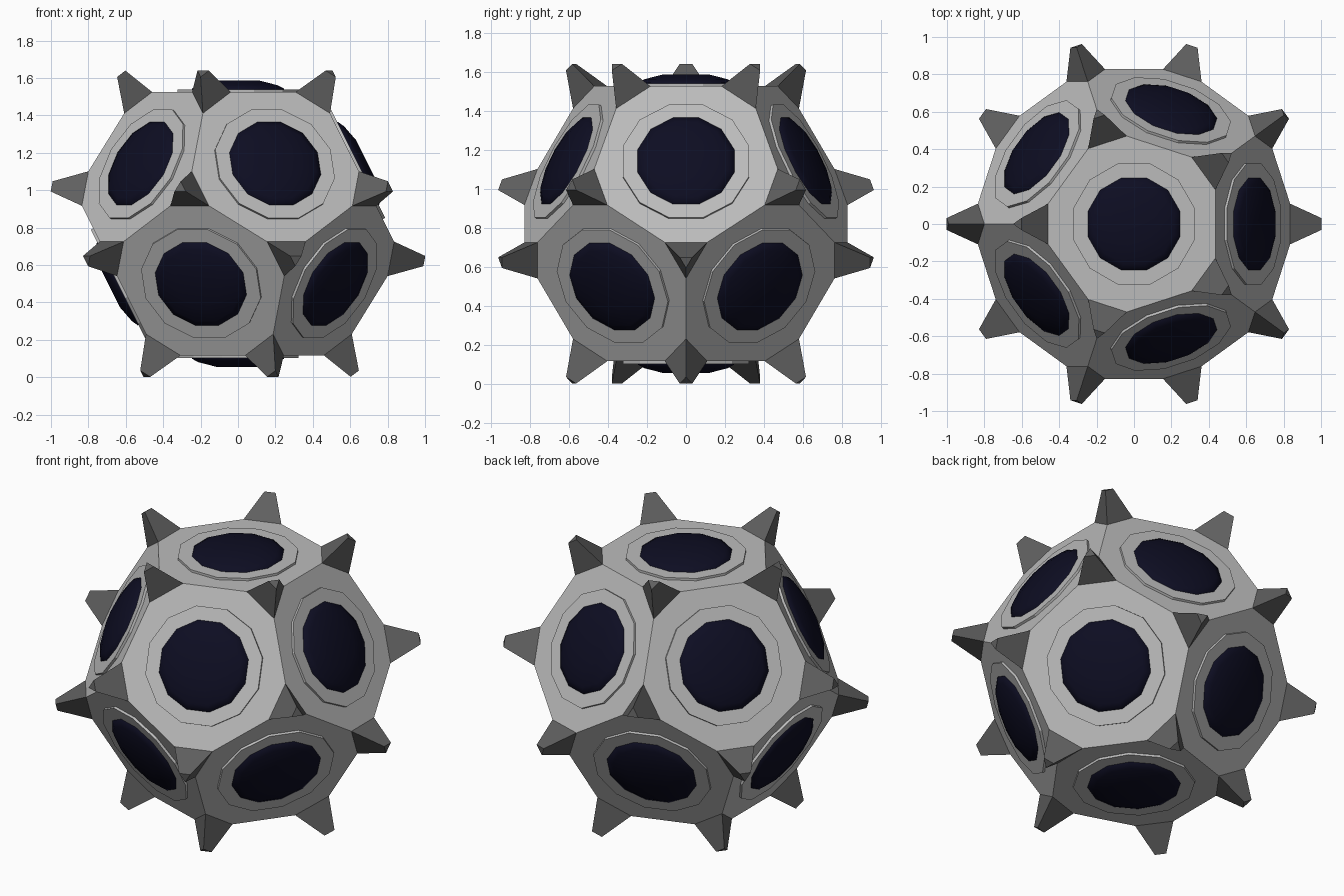
import bpy, bmesh, math
from mathutils import Vector, Matrix

if "Cube" in bpy.data.objects:
    bpy.data.objects.remove(bpy.data.objects["Cube"])

CZ = 0.821            # height of the centre
R = 0.886             # circumradius of the dodecahedron
RI = R * 0.79465      # distance of its faces from the centre
C = Vector((0, 0, CZ))


def material(name, c):
    m = bpy.data.materials.new(name)
    m.diffuse_color = (*c, 1)
    m.use_nodes = True
    m.node_tree.nodes["Principled BSDF"].inputs["Base Color"].default_value = m.diffuse_color
    return m


shell_grey = material("shell grey", (0.50, 0.50, 0.50))
spike_grey = material("spike grey", (0.115, 0.115, 0.115))
navy = material("dark navy", (0.004, 0.004, 0.016))


def finish(bm, name, mat, smooth=False):
    bmesh.ops.recalc_face_normals(bm, faces=bm.faces[:])
    me = bpy.data.meshes.new(name)
    for f in bm.faces:
        f.smooth = smooth
    bm.to_mesh(me)
    bm.free()
    me.materials.append(mat)
    ob = bpy.data.objects.new(name, me)
    bpy.context.collection.objects.link(ob)
    return ob


def polar(deg, r, z):
    a = math.radians(deg)
    return Vector((r * math.cos(a), r * math.sin(a), z))


# Corner and face directions of a dodecahedron resting on a face
corners = []
for k in range(5):
    corners += [polar(36 + 72 * k, 0.6071, 0.7947), polar(36 + 72 * k, 0.9822, 0.1876),
                polar(72 * k, 0.9822, -0.1876), polar(72 * k, 0.6071, -0.7947)]
normals = [Vector((0, 0, 1)), Vector((0, 0, -1))]
for k in range(5):
    normals += [polar(72 * k, 0.8944, 0.4472), polar(36 + 72 * k, 0.8944, -0.4472)]

# Body: one pentagon per face direction
bm = bmesh.new()
vs = [bm.verts.new(C + c * R) for c in corners]
for n in normals:
    q = n.to_track_quat('Z', 'Y').inverted()
    ring = [v for v, c in zip(vs, corners) if c.dot(n) > 0.7]
    ring.sort(key=lambda v: math.atan2(*(q @ (v.co - C)).xy))
    bm.faces.new(ring)
finish(bm, "body", shell_grey)

# Spikes: blunt three-sided pyramids whose base corners lie on the body edges
for i, c in enumerate(corners):
    near = sorted(corners, key=lambda o: (o - c).length)[1:4]
    bm = bmesh.new()
    base, tip = [], []
    for o in near:
        edge = (o - c).normalized()
        out = (edge - c * edge.dot(c)).normalized()
        base.append(bm.verts.new(C + c * R + edge * 0.134))
        tip.append(bm.verts.new(C + c * 1.016 + out * 0.037))
    bm.faces.new(base)
    bm.faces.new(tip)
    for k in range(3):
        j = (k + 1) % 3
        bm.faces.new((base[k], base[j], tip[j], tip[k]))
    finish(bm, f"spike_{i + 1}", spike_grey)


def lathe(n, profile, name, mat, smooth, sides=12):
    """Turn a (radius, height above the face) profile around a face direction."""
    bm = bmesh.new()
    m = Matrix.Translation(C + n * RI) @ n.to_track_quat('Z', 'Y').to_matrix().to_4x4()
    rings = [[bm.verts.new(m @ polar(360 * (k + 0.5) / sides, r, h)) for k in range(sides)]
             for r, h in profile]
    for a, b in zip(rings, rings[1:]):
        for k in range(sides):
            j = (k + 1) % sides
            bm.faces.new((a[k], a[j], b[j], b[k]))
    bm.faces.new(rings[0])
    bm.faces.new(rings[-1])
    return finish(bm, name, mat, smooth)


# A raised round plate and a shallow dark dome on every face
for i, n in enumerate(normals):
    lathe(n, [(0.335, -0.02), (0.335, 0.014)], f"plate_{i + 1}", shell_grey, False)
    lathe(n, [(0.258, 0.005), (0.255, 0.018), (0.22, 0.036), (0.12, 0.061)],
          f"dome_{i + 1}", navy, True)
